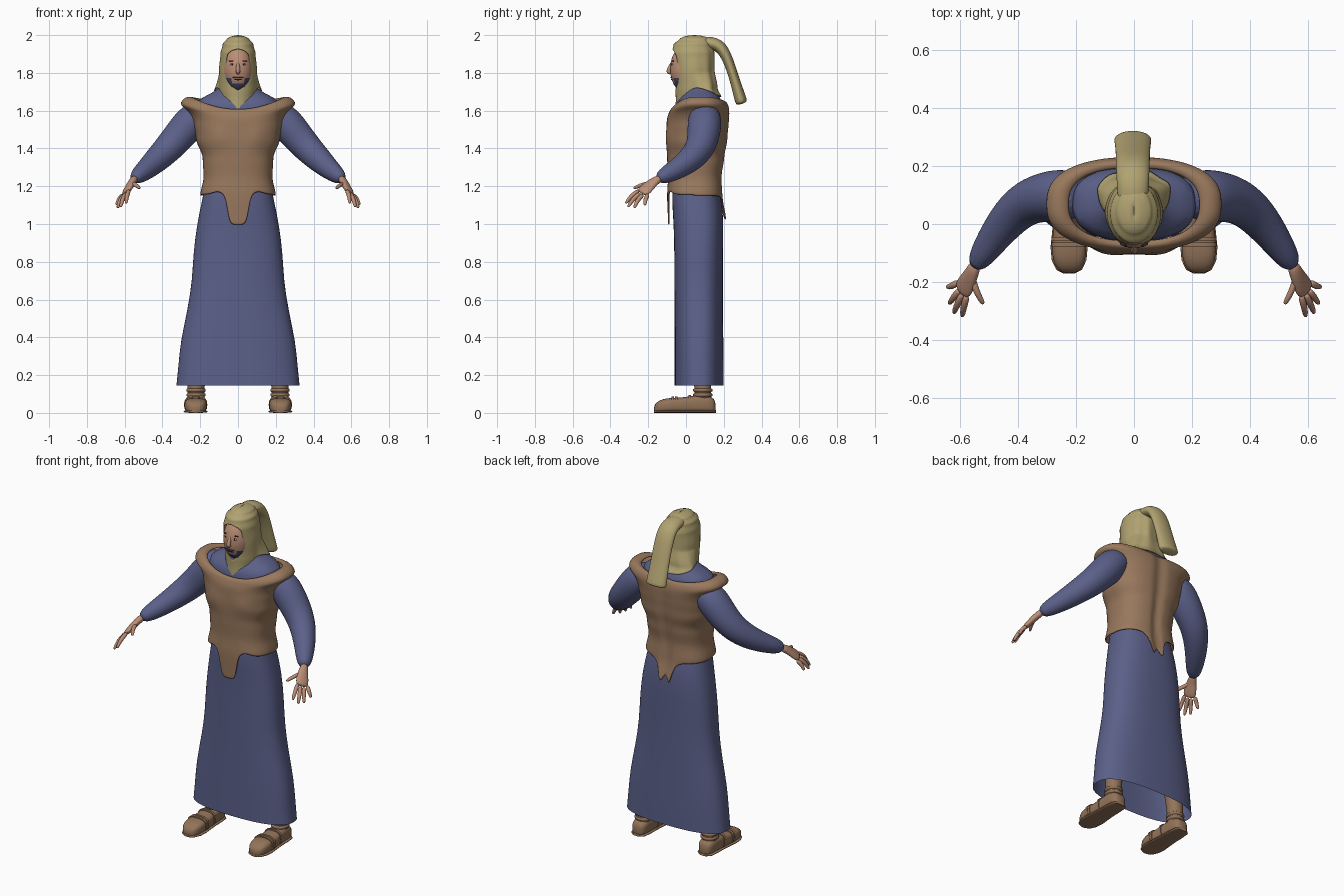
import bpy, bmesh
from math import sin, cos, pi, tau, asin, copysign, exp
from mathutils import Vector

cube = bpy.data.objects.get("Cube")
if cube:
    bpy.data.objects.remove(cube)


def material(name, r, g, b):
    m = bpy.data.materials.new(name)
    m.use_nodes = True
    m.diffuse_color = (r, g, b, 1)
    m.node_tree.nodes["Principled BSDF"].inputs["Base Color"].default_value = (r, g, b, 1)
    return m


BLUE = material("robe_blue", .105, .117, .25)
TAN = material("vest_brown", .32, .19, .11)
KHAKI = material("hood_khaki", .44, .365, .165)
SKIN = material("skin", .5, .27, .18)
SHOE = material("shoe_brown", .29, .172, .1)
NAVY = material("beard_navy", .06, .065, .13)
WHITE = material("eye_white", .6, .58, .55)
DARK = material("dark_brown", .035, .025, .02)


def finish(name, bm, mat, subdiv=0, thick=0, angle=1.0):
    bmesh.ops.remove_doubles(bm, verts=bm.verts, dist=1e-5)
    bmesh.ops.recalc_face_normals(bm, faces=bm.faces)
    me = bpy.data.meshes.new(name)
    bm.to_mesh(me)
    bm.free()
    ob = bpy.data.objects.new(name, me)
    bpy.context.collection.objects.link(ob)
    me.materials.append(mat)
    if thick:
        mod = ob.modifiers.new("Thickness", "SOLIDIFY")
        mod.thickness = thick
    if subdiv:
        mod = ob.modifiers.new("Smooth", "SUBSURF")
        mod.levels = mod.render_levels = subdiv
    bpy.ops.object.select_all(action="DESELECT")
    ob.select_set(True)
    bpy.context.view_layer.objects.active = ob
    bpy.ops.object.shade_smooth_by_angle(angle=angle)
    return ob


def loft(name, rings, mat, closed=True, caps=False, **kw):
    """Skin a list of point rings."""
    bm = bmesh.new()
    rows = [[bm.verts.new(p) for p in r] for r in rings]
    n = len(rows[0])
    for a, b in zip(rows, rows[1:]):
        for i in range(n if closed else n - 1):
            j = (i + 1) % n
            bm.faces.new((a[i], a[j], b[j], b[i]))
    if caps:
        bm.faces.new(rows[0])
        bm.faces.new(rows[-1])
    return finish(name, bm, mat, **kw)


def power(v, e):
    return copysign(abs(v) ** e, v)


def oval(z, rx, front, back, n=40, e=.8):
    """Horizontal rounded ring between two depths."""
    return [Vector((rx * power(cos(t), e), (front + back) / 2 + (back - front) / 2 * power(sin(t), e), z))
            for t in (tau * i / n for i in range(n))]


def sweep(name, path, radii, mat, n=12, side=None, **kw):
    """Tube along a path; radii are numbers or (across, thick) pairs."""
    pts = [Vector(p) for p in path]
    rings = []
    for i, p in enumerate(pts):
        d = (pts[min(i + 1, len(pts) - 1)] - pts[max(i - 1, 0)]).normalized()
        u = Vector(side or (.3, 1, .1))
        u = (u - d * u.dot(d)).normalized()
        v = d.cross(u)
        a, b = radii[i] if isinstance(radii[i], tuple) else (radii[i], radii[i])
        rings.append([p + u * a * cos(tau * k / n) + v * b * sin(tau * k / n) for k in range(n)])
    return loft(name, rings, mat, caps=True, subdiv=2, **kw)


def blob(name, mat, loc, size, seg=24):
    bm = bmesh.new()
    bmesh.ops.create_uvsphere(bm, u_segments=seg, v_segments=seg, radius=1)
    for v in bm.verts:
        v.co = Vector(a * b + c for a, b, c in zip(v.co, size, loc))
    return finish(name, bm, mat)


def lookup(table, z):
    """Smoothly interpolate rows that start with a height."""
    for a, b in zip(table, table[1:]):
        if z <= b[0]:
            f = max(0, (z - a[0]) / (b[0] - a[0]))
            f = f * f * (3 - 2 * f)
            return [p + (q - p) * f for p, q in zip(a[1:], b[1:])]
    return table[-1][1:]


# Long robe, open at the hem
skirt = [(.145, .327, -.06, .2), (.25, .316, -.06, .2), (.38, .305, -.06, .198), (.55, .267, -.06, .195),
         (.7, .243, -.062, .195), (.85, .237, -.062, .195), (1, .217, -.065, .2), (1.12, .192, -.075, .19),
         (1.2, .175, -.07, .17)]
loft("robe_skirt", [oval(*r) for r in skirt], BLUE, subdiv=1)

# Shirt collar that fills the vest neckline
collar = [(1.5, .2, -.06, .19), (1.6, .215, -.06, .2), (1.655, .215, -.05, .19), (1.685, .16, -.01, .17),
          (1.715, .095, .0, .15), (1.78, .06, .01, .12)]
loft("shirt_collar", [oval(*r) for r in collar], BLUE, subdiv=1)

# Sleeveless vest with shaped lower edge and wide shoulder caps
body = [(1.0, .212, -.095, .222), (1.15, .2, -.1, .195), (1.25, .182, -.095, .19), (1.35, .187, -.1, .205),
        (1.45, .222, -.105, .222), (1.55, .238, -.102, .23)]


def vest_edge(x, front):
    ax = abs(x)
    if front:
        return 1.155 + .015 * exp(-((ax - .11) / .04) ** 2) - .16 / (1 + (ax / .055) ** 8)
    return 1.15 - .07 / (1 + (ax / .06) ** 4) - .09 * max(0, 1 - abs(ax - .026) / .024)


def vest_ring(z_at, rx, front, back, n=120):
    ring = []
    for p in oval(0, rx, front, back, n):
        z = z_at(p.x, p.y < .06)
        if p.y > .06:                       # groove along the spine
            p.y -= .014 * exp(-(p.x / .03) ** 2) * (z > 1.1)
        ring.append(Vector((p.x, p.y, z)))
    return ring


rings = []
for k in range(21):
    t = k / 20
    ring = []
    for q in oval(0, .2, -.1, .2, 120):
        z = vest_edge(q.x, q.y < .05)
        z += (1.55 - z) * t
        rx, f, b = lookup(body, z)
        y = (f + b) / 2 + (q.y - .05) / .15 * (b - f) / 2
        if q.y > .05:
            y -= .014 * exp(-(q.x / .03) ** 2)
        else:
            y -= .008 * exp(-((abs(q.x) - .09) / .05) ** 2 - ((z - 1.46) / .06) ** 2)
        ring.append(Vector((q.x / .2 * rx, y, z)))
    rings.append(ring)
# rows: half width, front, back, height at front, back and side
for rx, f, b, zf, zb, zs in [(.265, -.098, .232, 1.57, 1.585, 1.605), (.302, -.092, .23, 1.585, 1.61, 1.625),
                             (.305, -.088, .225, 1.597, 1.63, 1.645), (.28, -.08, .217, 1.607, 1.645, 1.672),
                             (.245, -.07, .205, 1.61, 1.65, 1.676), (.222, -.055, .19, 1.6, 1.64, 1.66)]:
    rings.append(vest_ring(lambda x, front: (zf if front else zb) + (zs - (zf if front else zb))
                           * (x / rx) ** 2, rx, f, b))
loft("vest", rings, TAN, subdiv=1, thick=.008)

# Arms, hands, legs and shoes on both sides
for s, label in ((1, "left_"), (-1, "right_")):
    def mir(*pts):
        return [(s * x, y, z) for x, y, z in pts]

    sweep(label + "sleeve", mir((.17, .1, 1.6), (.24, .1, 1.555), (.3, .095, 1.48), (.365, .078, 1.405),
                                (.425, .03, 1.345), (.49, -.055, 1.285), (.555, -.155, 1.235)),
          [.07, .093, .089, .08, .071, .056, .037], BLUE, n=16)
    sweep(label + "palm", mir((.545, -.135, 1.243), (.56, -.17, 1.225), (.582, -.212, 1.185),
                              (.597, -.238, 1.162)),
          [(.022, .022), (.027, .02), (.041, .018), (.036, .014)], SKIN, side=(s * .45, .6, -.3))
    fingers = {"index": ((.576, -.245, 1.18), (.593, -.32, 1.11)),
               "middle": ((.592, -.24, 1.165), (.622, -.308, 1.09)),
               "ring": ((.602, -.226, 1.157), (.638, -.275, 1.085)),
               "little": ((.606, -.2, 1.157), (.645, -.218, 1.1)),
               "thumb": ((.56, -.18, 1.215), (.52, -.277, 1.19))}
    for name, (a, b) in fingers.items():
        a, b = Vector(a), Vector(b)
        mid = a.lerp(b, .5) + Vector((.004, -.006, .006))
        sweep(label + name + "_finger", mir(a, mid, a.lerp(b, .93), b), [.014, .0125, .0095, .004], SKIN, n=8)

    sweep(label + "leg", mir((.222, .09, .03), (.222, .09, .1), (.222, .088, .16), (.2, .08, .45), (.12, .07, .95)),
          [.045, .045, .046, .065, .08], SHOE, n=16)

    def foot_ring(y, w, h, base=0, n=24):
        return [Vector((s * .224 + w * power(cos(t), .8), y, base + h * (1 + power(sin(t), .6)) / 2))
                for t in (tau * i / n for i in range(n))]

    foot = [(-.17, .02, .035), (-.158, .042, .056), (-.125, .057, .074), (-.08, .061, .08), (-.03, .056, .08),
            (.03, .051, .09), (.09, .05, .098), (.14, .045, .085), (.158, .025, .06)]
    loft(label + "shoe", [foot_ring(*f) for f in foot], SHOE, caps=True, subdiv=1)
    loft(label + "sole", [foot_ring(y, w * 1.05, .014) for y, w, h in foot], SHOE, caps=True)
    for y, lean in ((-.07, 0), (-.052, .0), (.02, .03)):
        loft(label + "shoe_strap", [foot_ring(y + d, .0615 - lean * .2, .086 + lean * .3) for d in (-.007, .007)],
             SHOE, caps=True)
    for z in (.095, .12):
        loft(label + "ankle_strap", [oval(z + dz, r, .089 - r, .089 + r, 24, 1) for dz, r in
                                     ((-.01, .044), (-.005, .051), (.005, .051), (.01, .044))], SHOE)
        ob = bpy.context.object
        ob.location.x = s * .222

# Head with a bearded jaw
head = blob("head", SKIN, (0, -.002, 1.82), (.078, .082, .125), 48)
head.data.materials.append(NAVY)
for p in head.data.polygons:
    c = p.center
    p.material_index = int(c.y < 0 and (c.z < 1.747 or (c.z < 1.772 and abs(c.x) > .034)))
sweep("nose", [(0, -.07, 1.862), (0, -.086, 1.83), (0, -.096, 1.806), (0, -.078, 1.795)],
      [.007, .01, .014, .009], SKIN, side=(1, 0, 0))
blob("lips", DARK, (0, -.074, 1.765), (.021, .007, .004))
blob("moustache", NAVY, (0, -.075, 1.776), (.03, .007, .004))
for s, label in ((1, "left_"), (-1, "right_")):
    blob(label + "eye", WHITE, (s * .03, -.069, 1.845), (.013, .009, .006))
    blob(label + "pupil", DARK, (s * .03, -.0755, 1.845), (.005, .004, .005))
    blob(label + "brow", DARK, (s * .031, -.068, 1.863), (.018, .007, .0035))

# Hood cloth: rows run from crown to a shaped hem, open around the face
cloth = [(1.6, .088, -.056, .19), (1.66, .098, -.054, .19), (1.72, .101, -.056, .165), (1.82, .1, -.066, .15),
         (1.9, .093, -.078, .15), (1.95, .082, -.066, .14), (1.98, .06, -.035, .125), (1.994, .036, -.01, .1),
         (2.0, .001, .04, .05)]
rows, cols = 48, 64
rings = []
for r in range(rows + 1):
    t = r / rows
    z0 = 2 - .395 * t ** 1.15
    d = abs(z0 - 1.82) / .105
    gap = .063 * (1 - d ** 4) ** .5 if d < 1 else 0
    a = asin(gap / lookup(cloth, z0)[0]) if gap else 0
    ring = []
    for i in range(cols + 1):
        phi = a + (tau - 2 * a) * i / cols
        c = cos(phi)
        hem = 1.605 + .115 * abs(sin(phi)) ** 3 if c > 0 else 1.72 - .045 * c * c
        z = 2 - (2 - hem) * t ** 1.15
        rx, f, b = lookup(cloth, z)
        x, y = rx * sin(phi), (f + b) / 2 - (b - f) / 2 * c
        flare = max(0, 1.8 - z) / .1 * max(0, -c + .15)
        fold = .004 * sin(phi * 9) * max(0, -c) * t
        ring.append(Vector((x * (1 + .75 * flare) + fold, y + fold, z)))
    rings.append(ring)
loft("hood", rings, KHAKI, closed=False, thick=.004)

# Hanging tail of the hood
sweep("hood_tail", [(-.004, .05, 1.955), (-.004, .12, 1.962), (-.004, .178, 1.945), (-.004, .212, 1.895),
                    (-.004, .24, 1.82), (-.004, .268, 1.73), (-.004, .29, 1.655), (-.004, .297, 1.635)],
      [(.05, .03), (.056, .036), (.058, .036), (.06, .03), (.06, .026), (.062, .028), (.066, .033), (.064, .03)],
      KHAKI, n=16, side=(1, 0, 0))
